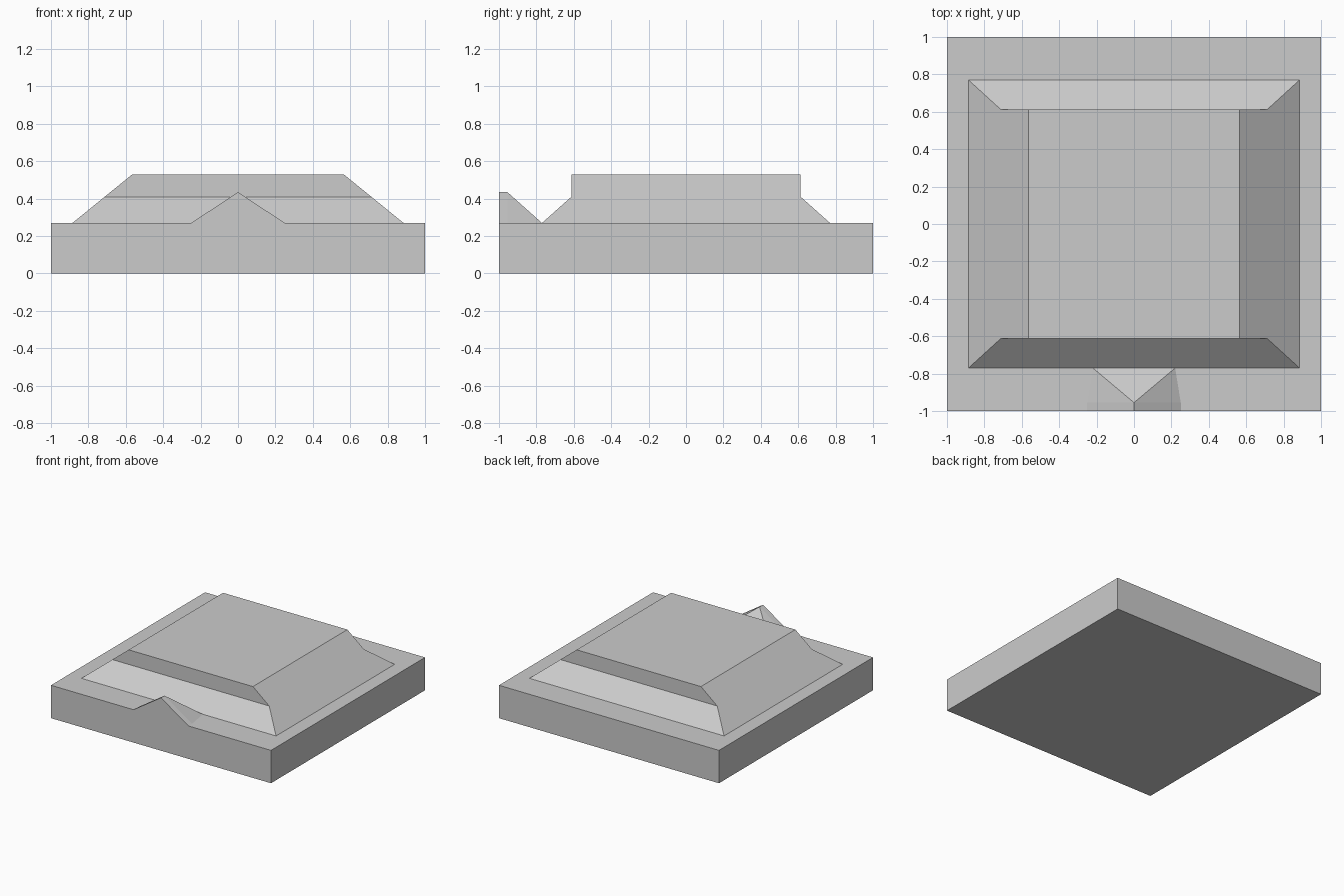
import bpy
import bmesh
import math

if "Cube" in bpy.data.objects:
    bpy.data.objects.remove(bpy.data.objects["Cube"])

BASE_TOP = 0.27


def finish(bm, name):
    """Turn a bmesh into a named object with outward normals."""
    bmesh.ops.recalc_face_normals(bm, faces=bm.faces)
    mesh = bpy.data.meshes.new(name)
    bm.to_mesh(mesh)
    bm.free()
    obj = bpy.data.objects.new(name, mesh)
    bpy.context.collection.objects.link(obj)
    return obj


def stacked_rects(name, levels):
    """Loft rectangles given as (half width, half depth, height)."""
    bm = bmesh.new()
    rings = [[bm.verts.new((sx * w, sy * d, z))
              for sx, sy in ((-1, -1), (1, -1), (1, 1), (-1, 1))]
             for w, d, z in levels]
    for low, high in zip(rings, rings[1:]):
        for i in range(4):
            j = (i + 1) % 4
            bm.faces.new((low[i], low[j], high[j], high[i]))
    bm.faces.new(rings[0][::-1])
    bm.faces.new(rings[-1])
    # merge the coplanar side slopes into single faces
    bmesh.ops.dissolve_limit(bm, angle_limit=math.radians(1),
                             verts=bm.verts, edges=bm.edges)
    return finish(bm, name)


# Square base slab
stacked_rects("base_slab", [(1, 1, 0), (1, 1, BASE_TOP)])

# Hipped lower roof with a narrower flat-topped block above
stacked_rects("main_roof", [(0.885, 0.77, BASE_TOP),
                            (0.713, 0.613, 0.41),
                            (0.565, 0.613, 0.53)])

# Small front gable whose ridge drops back to the foot of the roof
bm = bmesh.new()
peak_front = bm.verts.new((0, -1, 0.435))
peak_back = bm.verts.new((0, -0.955, 0.435))
foot = bm.verts.new((0, -0.77, BASE_TOP))
eaves = []
for s in (-1, 1):
    front, mid, back = [bm.verts.new((s * x, y, BASE_TOP)) for x, y in
                        ((0.25, -1), (0.25, -0.955), (0.22, -0.77))]
    bm.faces.new((peak_front, front, mid, peak_back))
    bm.faces.new((peak_back, mid, back))
    bm.faces.new((peak_back, back, foot))
    eaves.append((front, mid, back))
left, right = eaves
bm.faces.new((peak_front, left[0], right[0]))
bm.faces.new((*left, foot, *right[::-1]))
finish(bm, "front_gable")
